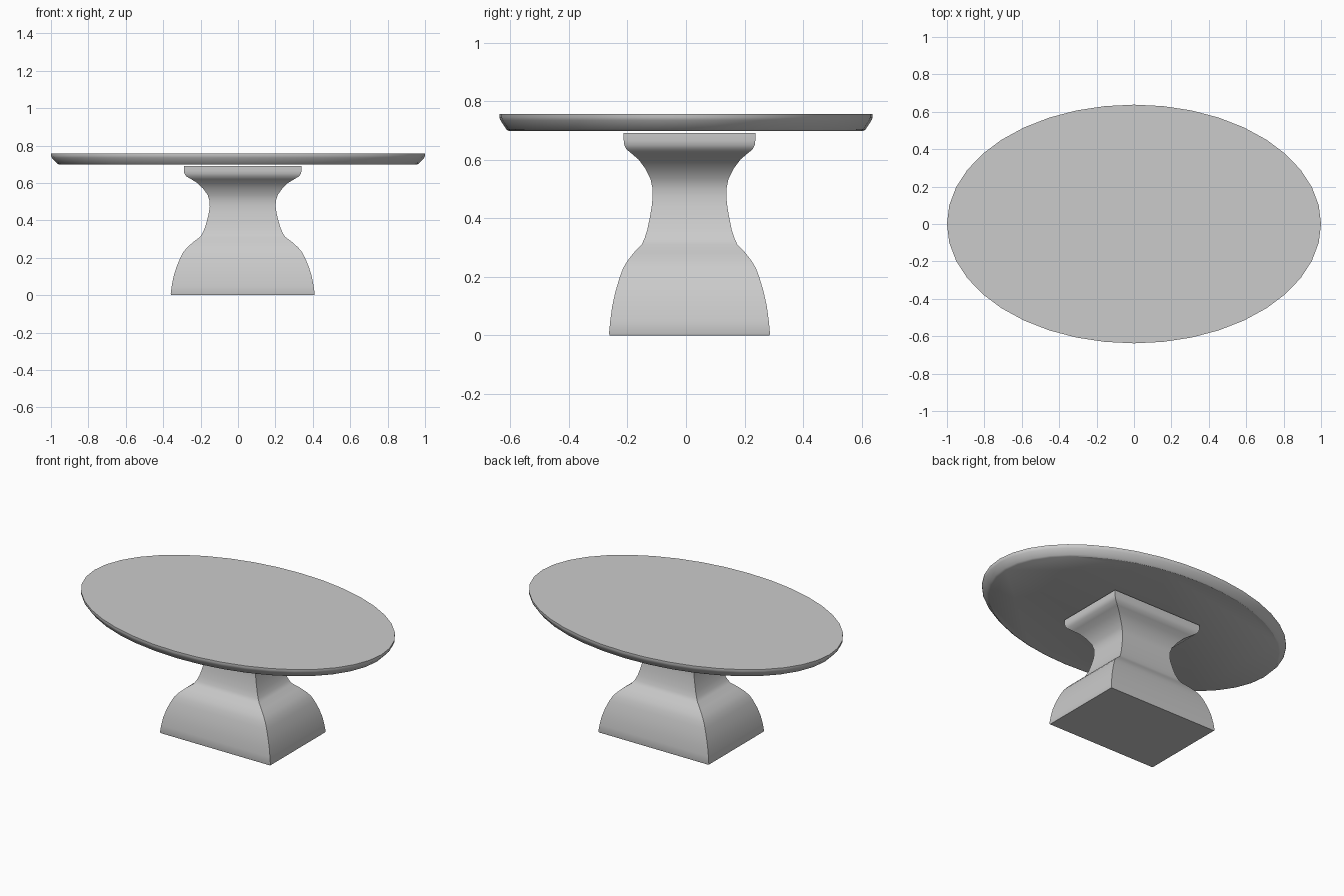
import bpy, bmesh
from math import sin, cos, pi, radians

if "Cube" in bpy.data.objects:
    bpy.data.objects.remove(bpy.data.objects["Cube"])


def loft(name, rings, angle):
    """Skin a list of closed, equal-length rings and cap both ends."""
    bm = bmesh.new()
    loops = [[bm.verts.new(p) for p in ring] for ring in rings]
    n = len(loops[0])
    for a, b in zip(loops, loops[1:]):
        for i in range(n):
            j = (i + 1) % n
            bm.faces.new((a[i], a[j], b[j], b[i]))
    bm.faces.new(loops[0][::-1])
    bm.faces.new(loops[-1])
    bmesh.ops.recalc_face_normals(bm, faces=bm.faces)
    mesh = bpy.data.meshes.new(name)
    bm.to_mesh(mesh)
    bm.free()
    obj = bpy.data.objects.new(name, mesh)
    bpy.context.collection.objects.link(obj)
    bpy.ops.object.select_all(action='DESELECT')
    obj.select_set(True)
    bpy.context.view_layer.objects.active = obj
    bpy.ops.object.shade_smooth_by_angle(angle=radians(angle))
    return obj


def ellipse(rx, ry, z, n=40):
    return [(rx * cos(2 * pi * i / n), ry * sin(2 * pi * i / n), z) for i in range(n)]


def rectangle(s, z):
    hx, hy = 0.385 * s, 0.275 * s
    return [(0.025 + x * hx, 0.012 + y * hy, z)
            for x, y in ((-1, -1), (1, -1), (1, 1), (-1, 1))]


# Oval top with an undercut rim
loft("table_top", [ellipse(0.60 + 0.355, 0.605, 0.698),
                   ellipse(0.967, 0.614, 0.704),
                   ellipse(0.996, 0.634, 0.735),
                   ellipse(1.0, 0.638, 0.745),
                   ellipse(1.0, 0.638, 0.757)], 30)

# Waisted rectangular pedestal: (scale, height)
profile = [(0.992, 0), (1, 0.006), (0.985, 0.05), (0.96, 0.10), (0.92, 0.15),
           (0.866, 0.20), (0.825, 0.23), (0.77, 0.255), (0.69, 0.283),
           (0.595, 0.31), (0.56, 0.33), (0.525, 0.36), (0.495, 0.40),
           (0.47, 0.44), (0.457, 0.475), (0.462, 0.505), (0.485, 0.535),
           (0.55, 0.57), (0.63, 0.60), (0.715, 0.62), (0.785, 0.636),
           (0.81, 0.65), (0.817, 0.665), (0.817, 0.691)]
loft("pedestal", [rectangle(s, z) for s, z in profile], 40)
